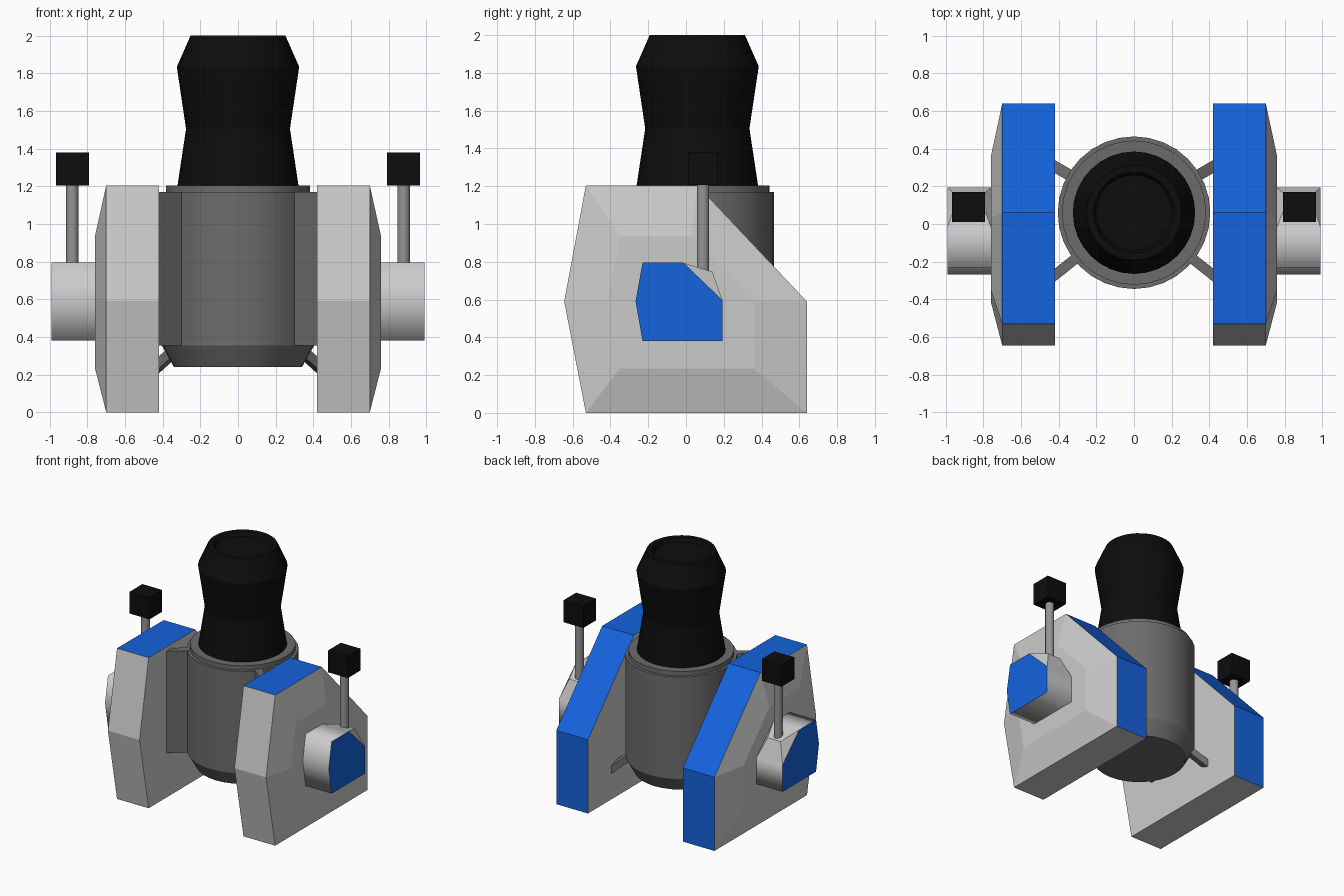
import bpy, bmesh, math
from mathutils import Vector, Matrix

if "Cube" in bpy.data.objects:
    bpy.data.objects.remove(bpy.data.objects["Cube"])


def mat(name, rgb):
    m = bpy.data.materials.new(name)
    m.diffuse_color = (*rgb, 1)
    m.use_nodes = True
    m.node_tree.nodes["Principled BSDF"].inputs["Base Color"].default_value = m.diffuse_color
    return m


BLUE = mat("blue", (0.007, 0.125, 0.72))
DARK = mat("dark_grey", (0.15, 0.15, 0.15))
BLACK = mat("black", (0.004, 0.004, 0.004))
GREY = mat("light_grey", (0.8, 0.8, 0.8))


def finish(name, bm, mats):
    bmesh.ops.recalc_face_normals(bm, faces=bm.faces[:])
    me = bpy.data.meshes.new(name)
    bm.to_mesh(me)
    bm.free()
    for m in mats:
        me.materials.append(m)
    ob = bpy.data.objects.new(name, me)
    bpy.context.collection.objects.link(ob)
    return ob


def smooth(ob, deg):
    bpy.ops.object.select_all(action='DESELECT')
    ob.select_set(True)
    bpy.context.view_layer.objects.active = ob
    bpy.ops.object.shade_smooth_by_angle(angle=math.radians(deg))


def loft(name, sections, blue_test, smooth_sides=False):
    """Join (x, [(y, z), ...]) sections; blue_test(section, side) picks blue faces."""
    bm = bmesh.new()
    rings = [[bm.verts.new((x, y, z)) for y, z in prof] for x, prof in sections]
    n = len(rings[0])
    bm.faces.new(rings[0])
    end = bm.faces.new(rings[-1])
    end.material_index = int(blue_test(len(rings) - 1, -1))
    for s in range(len(rings) - 1):
        for i in range(n):
            j = (i + 1) % n
            f = bm.faces.new((rings[s][i], rings[s][j], rings[s + 1][j], rings[s + 1][i]))
            f.material_index = int(blue_test(s, i))
            f.smooth = smooth_sides
    return finish(name, bm, [GREY, BLUE])


def lathe(name, prof, material, y=0.06, segs=32, deg=15):
    bm = bmesh.new()
    rings = [[bm.verts.new((r * math.cos(2 * math.pi * k / segs),
                            y + r * math.sin(2 * math.pi * k / segs), z))
              for k in range(segs)] for r, z in prof]
    bm.faces.new(rings[0])
    bm.faces.new(rings[-1])
    for a, b in zip(rings, rings[1:]):
        for k in range(segs):
            j = (k + 1) % segs
            bm.faces.new((a[k], a[j], b[j], b[k]))
    smooth(finish(name, bm, [material]), deg)


def beam(name, p, q, width, height, material):
    p, q = Vector(p), Vector(q)
    d = (q - p).normalized()
    side = d.cross(Vector((0, 0, 1))).normalized()
    up = side.cross(d)
    rot = Matrix((d, side, up)).transposed().to_4x4()
    size = Matrix.Diagonal(((q - p).length, width, height, 1))
    bm = bmesh.new()
    bmesh.ops.create_cube(bm, size=1, matrix=Matrix.Translation((p + q) / 2) @ rot @ size)
    return finish(name, bm, [material])


# Central body and black grip
lathe("central_body", [(0.34, 0.24), (0.405, 0.355), (0.405, 1.17), (0.383, 1.17),
                       (0.383, 1.205), (0.30, 1.205)], DARK)
lathe("black_neck", [(0.322, 1.20), (0.276, 1.505), (0.325, 1.835), (0.252, 2.0),
                     (0.215, 2.0), (0.20, 1.97)], BLACK)

# Profiles (y, z) shared by both sides
pod = [(-0.53, 0), (0.64, 0), (0.64, 0.59), (0.06, 1.205), (-0.53, 1.205), (-0.645, 0.59)]
pod_face = [(-0.35, 0.235), (0.36, 0.235), (0.36, 0.59), (0.03, 0.935), (-0.35, 0.935), (-0.415, 0.59)]
box = [(-0.23, 0.38), (0.193, 0.38), (0.193, 0.595), (-0.015, 0.795), (-0.23, 0.795), (-0.267, 0.59)]

for s, side in ((1, "right"), (-1, "left")):
    # Side pod: blue top, slope and back
    loft(side + "_pod", [(s * 0.42, pod), (s * 0.70, pod), (s * 0.76, pod_face)],
         lambda sec, i: sec == 0 and i in (1, 2, 3))
    # Control box with blue outer cap
    loft(side + "_control_box", [(s * 0.75, box), (s * 0.99, box)],
         lambda sec, i: i == -1, smooth_sides=True)
    # Lever pedestal rising from the sloped face of the box
    bm = bmesh.new()
    for y, z, x0, x1 in ((0.193, 0.595, 0.76, 0.99), (-0.015, 0.795, 0.76, 0.99),
                         (0.035, 0.747, 0.82, 0.935), (0.14, 0.747, 0.82, 0.935)):
        bm.verts.new((s * x0, y, z))
        bm.verts.new((s * x1, y, z))
    bmesh.ops.convex_hull(bm, input=bm.verts[:])
    finish(side + "_lever_pedestal", bm, [GREY])
    # Lever and knob
    bm = bmesh.new()
    bmesh.ops.create_cone(bm, cap_ends=True, segments=16, radius1=0.033, radius2=0.033,
                          depth=0.50, matrix=Matrix.Translation((s * 0.88, 0.09, 0.98)))
    smooth(finish(side + "_lever", bm, [mat("lever_grey", (0.3, 0.3, 0.3))]), 30)
    bm = bmesh.new()
    bmesh.ops.create_cube(bm, size=1, matrix=Matrix.Translation((s * 0.878, 0.09, 1.293))
                          @ Matrix.Diagonal((0.175, 0.16, 0.175, 1)))
    finish(side + "_lever_knob", bm, [BLACK])
    # Front mounting plate and rear lower strut
    beam(side + "_front_plate", (s * 0.28, -0.16, 0.763), (s * 0.45, -0.295, 0.763),
         0.055, 0.815, DARK)
    beam(side + "_rear_strut", (s * 0.30, 0.235, 0.36), (s * 0.45, 0.322, 0.225),
         0.06, 0.05, DARK)
